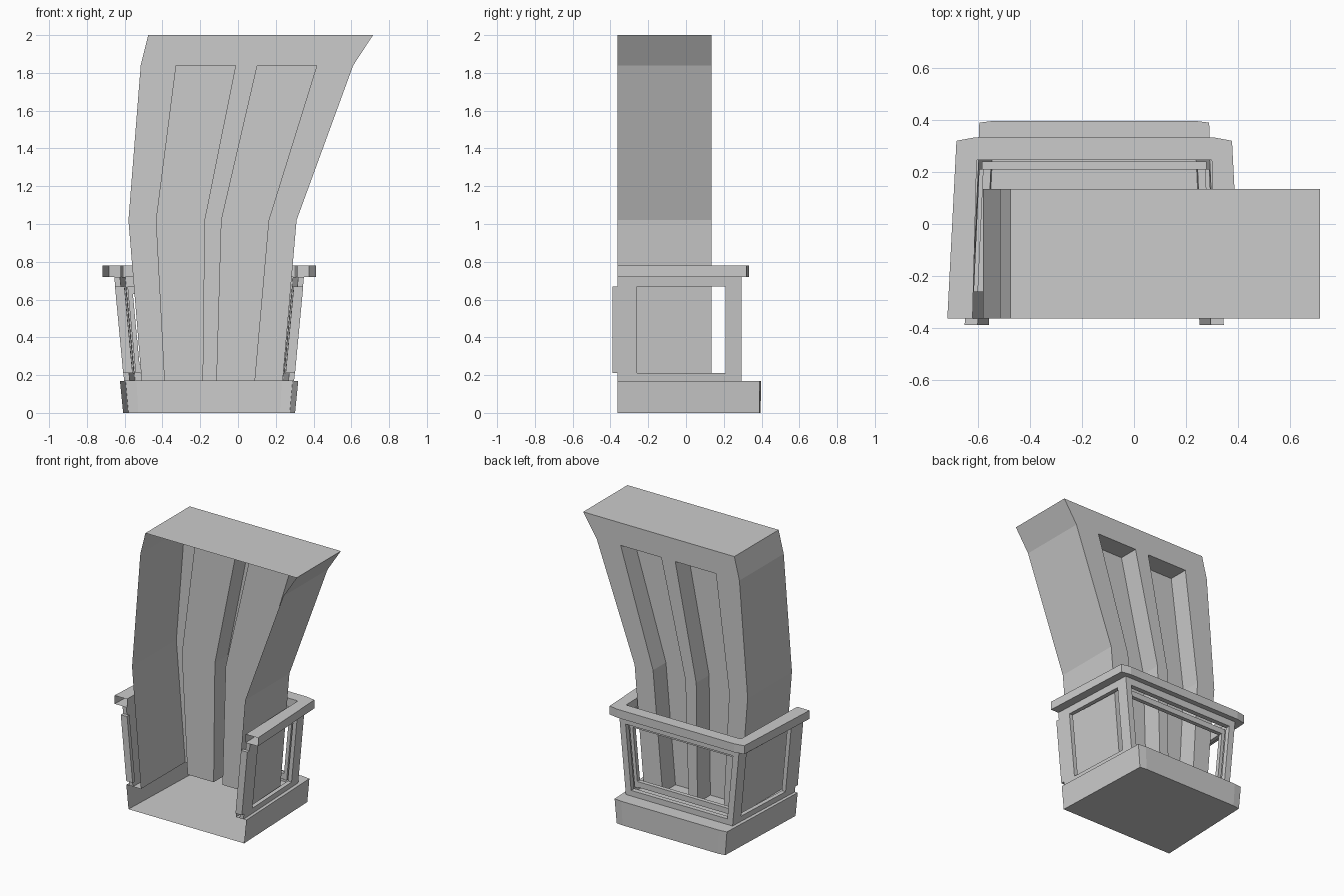
import bpy, bmesh

if "Cube" in bpy.data.objects:
    bpy.data.objects.remove(bpy.data.objects["Cube"])

CX = -0.153      # symmetry axis of base and railing
FY = -0.363      # open front plane


def make(name, quads):
    bm = bmesh.new()
    for q in quads:
        bm.faces.new([bm.verts.new(p) for p in q])
    bmesh.ops.remove_doubles(bm, verts=bm.verts, dist=0.0005)
    bmesh.ops.recalc_face_normals(bm, faces=bm.faces)
    me = bpy.data.meshes.new(name)
    bm.to_mesh(me)
    bm.free()
    ob = bpy.data.objects.new(name, me)
    bpy.context.collection.objects.link(ob)
    return ob


def u_row(front, back, chamfer, y1, y2, z):
    """U-shaped plan, open to the front, with softened back corners."""
    half = [(front, FY), (back, y1), (chamfer, y2)]
    return ([(CX - h, y, z) for h, y in half] +
            [(CX + h, y, z) for h, y in reversed(half)])


def loft(*rows):
    return [(a[i], a[i + 1], b[i + 1], b[i])
            for a, b in zip(rows, rows[1:]) for i in range(len(a) - 1)]


def hexa(lo, hi):
    n = len(lo)
    return [lo[::-1], hi] + [(lo[i], lo[(i + 1) % n], hi[(i + 1) % n], hi[i])
                             for i in range(n)]


# tower: hollow leaning shell, open at the front, with two recessed back panels
ZS = [0.17, 1.02, 1.84, 2.0]
XS = [[-0.51, -0.39, -0.185, -0.115, 0.09, 0.237],
      [-0.58, -0.435, -0.175, -0.09, 0.165, 0.31],
      [-0.515, -0.33, -0.01, 0.10, 0.42, 0.61],
      [-0.475, -0.29, 0.03, 0.14, 0.46, 0.715]]
BY, RY = 0.135, -0.01
quads = []
for k in range(3):
    recessed = k < 2
    rows = []
    for x, z in ((XS[k], ZS[k]), (XS[k + 1], ZS[k + 1])):
        r = [(x[0], FY, z), (x[0], BY, z)]
        for a, b in ((1, 2), (3, 4)):
            r += [(x[a], BY, z)]
            if recessed:
                r += [(x[a], RY, z), (x[b], RY, z)]
            r += [(x[b], BY, z)]
        rows.append(r + [(x[5], BY, z), (x[5], FY, z)])
    quads += loft(*rows)
for a, b in ((1, 2), (3, 4)):
    quads.append([(XS[2][a], BY, 1.84), (XS[2][b], BY, 1.84),
                  (XS[2][b], RY, 1.84), (XS[2][a], RY, 1.84)])
tx = XS[3]
quads.append([(tx[0], FY, 2)] + [(x, BY, 2) for x in tx] + [(tx[5], FY, 2)])
make("tower_shell", quads)

# base tray: floor, flared walls, ledge around the tower
low = u_row(0.455, 0.427, 0.375, 0.388, 0.395, 0)
top = u_row(0.472, 0.442, 0.385, 0.39, 0.397, 0.17)
bx = XS[0]
inner = [(bx[0], FY, .17), (bx[0], BY, .17), (bx[0] + .01, BY, .17),
         (bx[5] - .01, BY, .17), (bx[5], BY, .17), (bx[5], FY, .17)]
quads = loft(low, top, inner) + [low]
for a, b in ((1, 2), (3, 4)):
    quads.append([(bx[a], BY, .17), (bx[b], BY, .17), (bx[b], RY, .17), (bx[a], RY, .17)])
make("base_tray", quads)

# handrail: hollow rectangular channel following the U plan
out_lo = u_row(0.565, 0.53, 0.46, 0.32, 0.333, 0.72)
out_hi = [(x, y, 0.78) for x, y, z in out_lo]
in_hi = u_row(0.468, 0.452, 0.44, 0.245, 0.247, 0.78)
in_lo = [(x, y, 0.72) for x, y, z in in_hi]
make("handrail", loft(out_lo, out_hi, in_hi, in_lo, out_lo))


# railing panels: leaning frames around large openings
def half(y, z):
    return 0.45 + 0.052 * (z - 0.17) / 0.55 - 0.03 * (y - FY) / 0.66


def side_bar(s, y0, y1, z0, z1, t0, t1):
    return hexa(*[[(CX + s * (half(y, z) - t), y, z)
                   for y, t in ((y0, t0), (y1, t0), (y1, t1), (y0, t1))] for z in (z0, z1)])


def back_bar(a, b, z0, z1, y0, y1):
    """Bar between inward offsets a and b, measured from left and right edges."""
    rows = []
    for z in (z0, z1):
        h = half(0.295, z)
        l, r = CX - h + a, (CX + h - a if b is None else CX - h + b)
        rows.append([(l, y0, z), (r, y0, z), (r, y1, z), (l, y1, z)])
    return hexa(*rows)


def mirrored(quads):
    return [[(2 * CX - x, y, z) for x, y, z in q] for q in quads]


for s, name in ((-1, "left"), (1, "right")):
    quads = []
    for y0, y1 in ((FY, -0.26), (0.21, 0.295)):
        quads += side_bar(s, y0, y1, 0.17, 0.72, 0, 0.03)
    for z0, z1 in ((0.17, 0.21), (0.67, 0.72)):
        quads += side_bar(s, -0.26, 0.21, z0, z1, 0, 0.03)
    make(name + "_railing_frame", quads)
    make(name + "_front_jamb", side_bar(s, -0.388, FY, 0.21, 0.67, 0.0, 0.05))

post = back_bar(0, 0.045, 0.17, 0.72, 0.26, 0.295)
quads = post + mirrored(post)
for z0, z1 in ((0.17, 0.21), (0.67, 0.72)):
    quads += back_bar(0.045, None, z0, z1, 0.26, 0.295)
make("back_railing_frame", quads)

# inner lining frame behind the back opening
post = back_bar(0.035, 0.06, 0.21, 0.67, 0.21, 0.24)
quads = post + mirrored(post)
for z0, z1 in ((0.215, 0.255), (0.63, 0.67)):
    quads += back_bar(0.06, None, z0, z1, 0.21, 0.24)
make("back_inner_frame", quads)
